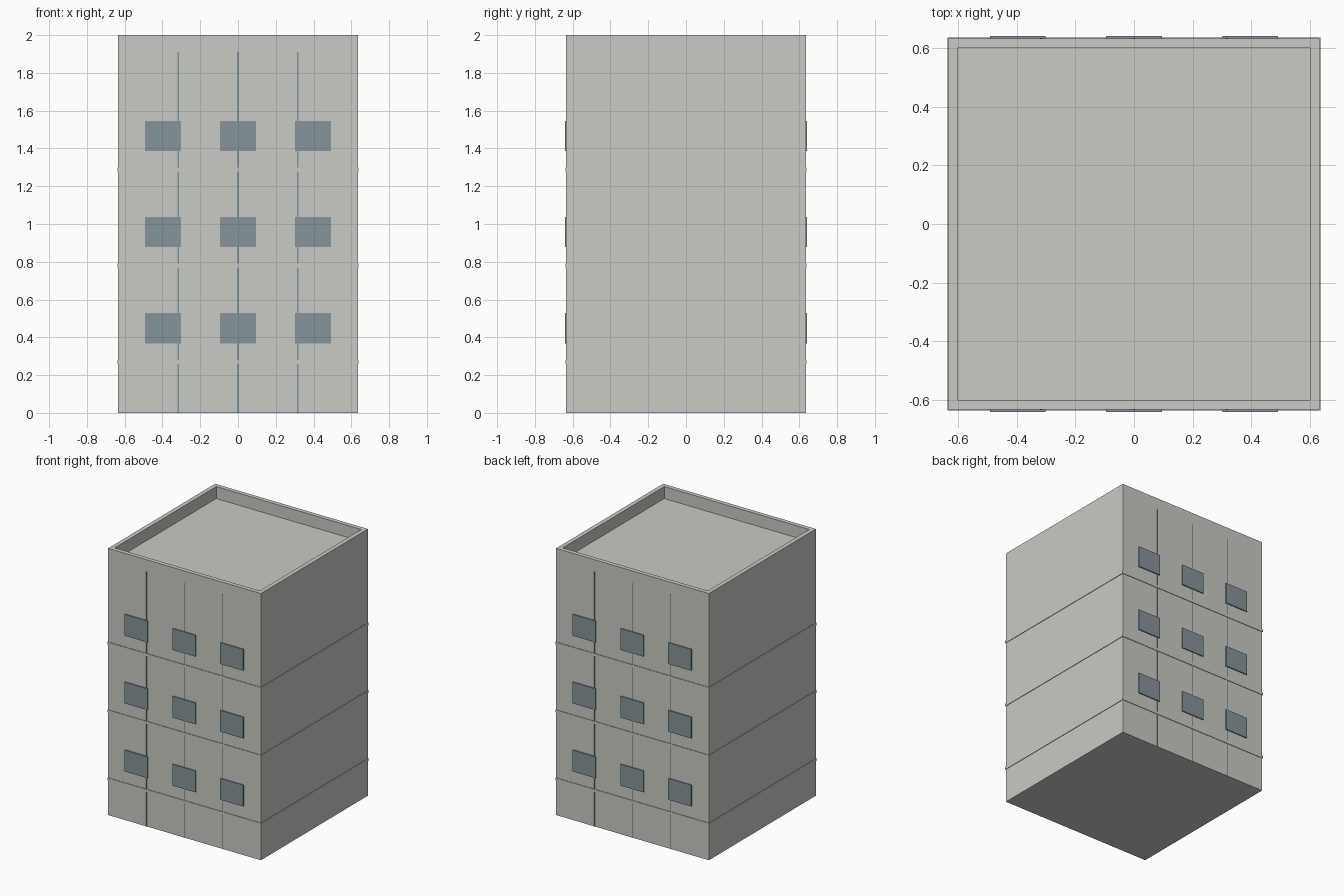
import bpy, bmesh

if "Cube" in bpy.data.objects:
    bpy.data.objects.remove(bpy.data.objects["Cube"])


def material(name, rgb):
    m = bpy.data.materials.new(name)
    m.diffuse_color = (*rgb, 1.0)
    m.use_nodes = True
    m.node_tree.nodes["Principled BSDF"].inputs["Base Color"].default_value = m.diffuse_color
    return m


CONCRETE = material("light_concrete", (0.59, 0.59, 0.555))
GLASS = material("blue_grey_glass", (0.24, 0.30, 0.325))


def finish(bm, name, mat):
    bmesh.ops.recalc_face_normals(bm, faces=bm.faces)
    me = bpy.data.meshes.new(name)
    bm.to_mesh(me)
    bm.free()
    me.materials.append(mat)
    ob = bpy.data.objects.new(name, me)
    bpy.context.collection.objects.link(ob)
    return ob


def box_bm(x0, x1, y0, y1, z0, z1):
    bm = bmesh.new()
    bmesh.ops.create_cube(bm, size=1)
    for v in bm.verts:
        v.co.x = x1 if v.co.x > 0 else x0
        v.co.y = y1 if v.co.y > 0 else y0
        v.co.z = z1 if v.co.z > 0 else z0
    return bm


def box(name, mat, *bounds):
    return finish(box_bm(*bounds), name, mat)


W = 0.634          # half width of the walls
ROOF = 1.91        # roof deck height
BANDS = (0.27, 0.78, 1.288)

# Main block with a parapet around a sunken roof
bm = box_bm(-W, W, -W, W, 0, 2)
top = max(bm.faces, key=lambda f: f.calc_center_median().z)
bmesh.ops.inset_region(bm, faces=[top], thickness=0.046)
inner = bmesh.ops.extrude_face_region(bm, geom=[top])
for v in inner["geom"]:
    if isinstance(v, bmesh.types.BMVert):
        v.co.z = ROOF
if top.is_valid:
    bm.faces.remove(top)
finish(bm, "building_block", CONCRETE)

# Thin floor bands wrapping all four sides
for i, z in enumerate(BANDS):
    b = W + 0.004
    box(f"floor_band_{i + 1}", CONCRETE, -b, b, -b, b, z - 0.01, z + 0.01)

# Vertical strips and windows, repeated on the front and back
for side, s in (("front", -1), ("back", 1)):
    def plate(name, xc, half, depth, z0, z1):
        ya, yb = sorted((s * (W - 0.002), s * (W + depth)))
        box(name, GLASS, xc - half, xc + half, ya, yb, z0, z1)

    for c in (-1, 0, 1):
        plate(f"{side}_strip_{c + 2}", c * 0.317, 0.004, 0.002, 0, ROOF)
        for r, z in enumerate(BANDS):
            plate(f"{side}_window_{r + 1}_{c + 2}", c * 0.397, 0.095, 0.0078,
                  z + 0.098, z + 0.258)
